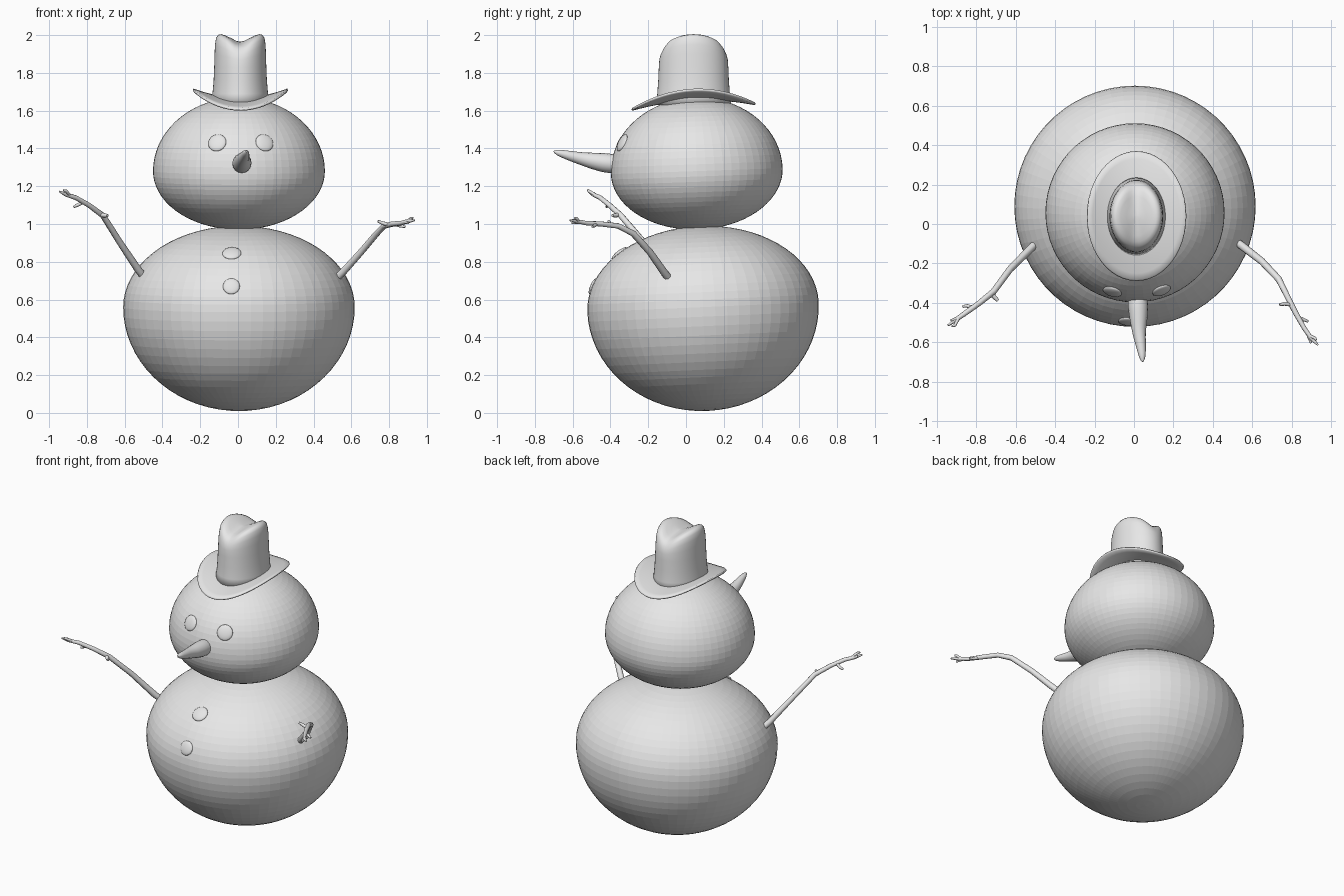
import bpy, bmesh, math
from mathutils import Vector, Matrix
from mathutils.bvhtree import BVHTree

cube = bpy.data.objects.get("Cube")
if cube:
    bpy.data.objects.remove(cube, do_unlink=True)

grey = bpy.data.materials.new("plain_grey")
grey.use_nodes = True
grey.diffuse_color = (0.8, 0.8, 0.8, 1)
grey.node_tree.nodes["Principled BSDF"].inputs["Base Color"].default_value = (0.8, 0.8, 0.8, 1)


def add_mesh(name, mesh, smooth=True):
    mesh.materials.clear()
    mesh.materials.append(grey)
    obj = bpy.data.objects.new(name, mesh)
    bpy.context.collection.objects.link(obj)
    mesh.polygons.foreach_set("use_smooth", [smooth] * len(mesh.polygons))
    return obj


def from_bmesh(name, bm, smooth=True):
    bmesh.ops.recalc_face_normals(bm, faces=bm.faces)
    mesh = bpy.data.meshes.new(name)
    bm.to_mesh(mesh)
    bm.free()
    return add_mesh(name, mesh, smooth)


def snowball(name, centre, radius, below, above, tilt):
    """Ball with separate lower and upper heights; returns a tree for placing details."""
    bm = bmesh.new()
    bmesh.ops.create_uvsphere(bm, u_segments=60, v_segments=34, radius=1)
    turn = Matrix.Rotation(math.radians(tilt), 3, "X")
    for v in bm.verts:
        height = above if v.co.z > 0 else below
        v.co = turn @ Vector((v.co.x * radius, v.co.y * radius, v.co.z * height)) + Vector(centre)
    bmesh.ops.recalc_face_normals(bm, faces=bm.faces)
    tree = BVHTree.FromBMesh(bm)
    from_bmesh(name, bm, False)
    return tree


def pebble(name, tree, x, z, radius):
    """Flattened round stone pressed into the front of a ball."""
    spot, normal, _, _ = tree.ray_cast(Vector((x, -2, z)), Vector((0, 1, 0)))
    place = Matrix.Translation(spot) @ normal.to_track_quat("Z", "Y").to_matrix().to_4x4()
    bm = bmesh.new()
    bmesh.ops.create_uvsphere(bm, u_segments=24, v_segments=12, radius=radius)
    bmesh.ops.scale(bm, verts=bm.verts, vec=(1, 1, 0.28))
    bm.transform(place)
    from_bmesh(name, bm)


def loft(name, rings, centre, shape, segments=48):
    """Elliptical rings (half width, half depth, height) with a height-bending rule."""
    bm = bmesh.new()
    loops = []
    for wide, deep, z in rings:
        loop = []
        for i in range(segments):
            a = math.tau * i / segments
            x, y = wide * math.cos(a), deep * math.sin(a)
            loop.append(bm.verts.new((centre[0] + x, centre[1] + y, shape(x, y, z))))
        loops.append(loop)
    for low, high in zip(loops, loops[1:]):
        for i in range(segments):
            j = (i + 1) % segments
            bm.faces.new((low[i], low[j], high[j], high[i]))
    bm.faces.new(loops[0])
    bm.faces.new(loops[-1])
    return from_bmesh(name, bm)


def tube(name, paths, sides=2, kind="POLY"):
    """Tapered tubes through (x, y, z, radius) points, joined in one mesh."""
    curve = bpy.data.curves.new(name, "CURVE")
    curve.dimensions = "3D"
    curve.bevel_depth = 1
    curve.bevel_resolution = sides
    curve.use_fill_caps = True
    for path in paths:
        spline = curve.splines.new(kind)
        spline.points.add(len(path) - 1)
        for point, (x, y, z, r) in zip(spline.points, path):
            point.co = (x, y, z, 1)
            point.radius = r
        if kind == "NURBS":
            spline.order_u = 3
            spline.use_endpoint_u = True
            spline.resolution_u = 6
    helper = bpy.data.objects.new(name + "_path", curve)
    bpy.context.collection.objects.link(helper)
    graph = bpy.context.evaluated_depsgraph_get()
    graph.update()
    mesh = bpy.data.meshes.new_from_object(helper.evaluated_get(graph))
    bpy.data.objects.remove(helper, do_unlink=True)
    return add_mesh(name, mesh)


# Snow body and head
body = snowball("body", (0.005, 0.09, 0.56), 0.613, 0.55, 0.43, 2.5)
head = snowball("head", (0.005, 0.057, 1.28), 0.455, 0.31, 0.39, 2)

# Eyes and buttons
pebble("right_eye", head, -0.11, 1.43, 0.049)
pebble("left_eye", head, 0.14, 1.43, 0.049)
pebble("upper_button", body, -0.033, 0.845, 0.05)
pebble("lower_button", body, -0.035, 0.67, 0.045)

# Carrot nose
tube("nose", [[(0.02, -0.34, 1.315, 0.045), (0.02, -0.40, 1.32, 0.053), (0.023, -0.47, 1.33, 0.047),
               (0.025, -0.55, 1.345, 0.034), (0.037, -0.63, 1.365, 0.024),
               (0.043, -0.685, 1.38, 0.015), (0.044, -0.70, 1.385, 0.004)]], 6, "NURBS")


# Hat brim, curled up at the sides and dipped at front and back
def brim_bend(x, y, z):
    return z + 0.05 * (x / 0.253) ** 2 - 0.04 * (y / 0.33) ** 2 + 0.015 * y / 0.33


under = [(0.253 * s, 0.33 * s, 1.653) for s in (0.1, 0.4, 0.6, 0.75, 0.88, 0.98)]
edge = [(0.253, 0.33, 1.66)]
upper = [(w, d, 1.668) for w, d, _ in reversed(under)]
loft("hat_brim", under + edge + upper, (0.013, 0.04), brim_bend)


# Hat crown, pinched along the middle of the top
def crown_bend(x, y, z):
    top = max(0, min(1, (z - 1.85) / 0.15))
    return z - top * (0.035 * math.exp(-(x / 0.055) ** 2) + 0.045 * (y / 0.17) ** 2)


crown = [(0.155, 0.2, 1.63), (0.147, 0.192, 1.69), (0.141, 0.187, 1.76), (0.138, 0.184, 1.83),
         (0.136, 0.181, 1.90), (0.134, 0.175, 1.95), (0.128, 0.165, 1.985), (0.117, 0.152, 2.002),
         (0.1, 0.13, 2.006), (0.08, 0.1, 2.003), (0.05, 0.07, 2.0), (0.02, 0.03, 2.0), (0.004, 0.005, 2.0)]
loft("hat_crown", crown, (0.012, 0.04), crown_bend)

# Twig arms, each a bent branch with small side twigs and a forked end
tube("right_arm", [
    [(-0.49, -0.09, 0.71, 0.02), (-0.53, -0.13, 0.76, 0.02), (-0.63, -0.23, 0.91, 0.017),
     (-0.715, -0.345, 1.045, 0.016), (-0.79, -0.405, 1.10, 0.014), (-0.86, -0.455, 1.14, 0.013),
     (-0.91, -0.49, 1.155, 0.011), (-0.945, -0.515, 1.172, 0.005)],
    [(-0.73, -0.35, 1.05, 0.012), (-0.705, -0.375, 1.045, 0.011), (-0.69, -0.39, 1.045, 0.008)],
    [(-0.82, -0.425, 1.115, 0.01), (-0.85, -0.415, 1.10, 0.009), (-0.87, -0.42, 1.09, 0.006)],
    [(-0.89, -0.475, 1.15, 0.009), (-0.91, -0.515, 1.175, 0.008), (-0.925, -0.52, 1.18, 0.005)],
    [(-0.89, -0.475, 1.15, 0.009), (-0.93, -0.49, 1.165, 0.006)]])
tube("left_arm", [
    [(0.52, -0.09, 0.71, 0.02), (0.56, -0.12, 0.75, 0.02), (0.65, -0.19, 0.85, 0.018),
     (0.735, -0.28, 0.95, 0.017), (0.775, -0.36, 0.99, 0.015), (0.82, -0.45, 1.0, 0.014),
     (0.865, -0.53, 1.005, 0.012), (0.9, -0.58, 1.015, 0.011), (0.935, -0.615, 1.02, 0.005)],
    [(0.80, -0.41, 0.995, 0.01), (0.765, -0.405, 1.005, 0.01), (0.74, -0.41, 1.015, 0.007)],
    [(0.83, -0.475, 1.0, 0.01), (0.86, -0.485, 0.99, 0.009), (0.885, -0.495, 0.985, 0.006)],
    [(0.885, -0.565, 1.01, 0.009), (0.92, -0.58, 1.03, 0.008), (0.925, -0.59, 1.033, 0.005)],
    [(0.885, -0.565, 1.01, 0.009), (0.9, -0.605, 1.005, 0.006)]])
